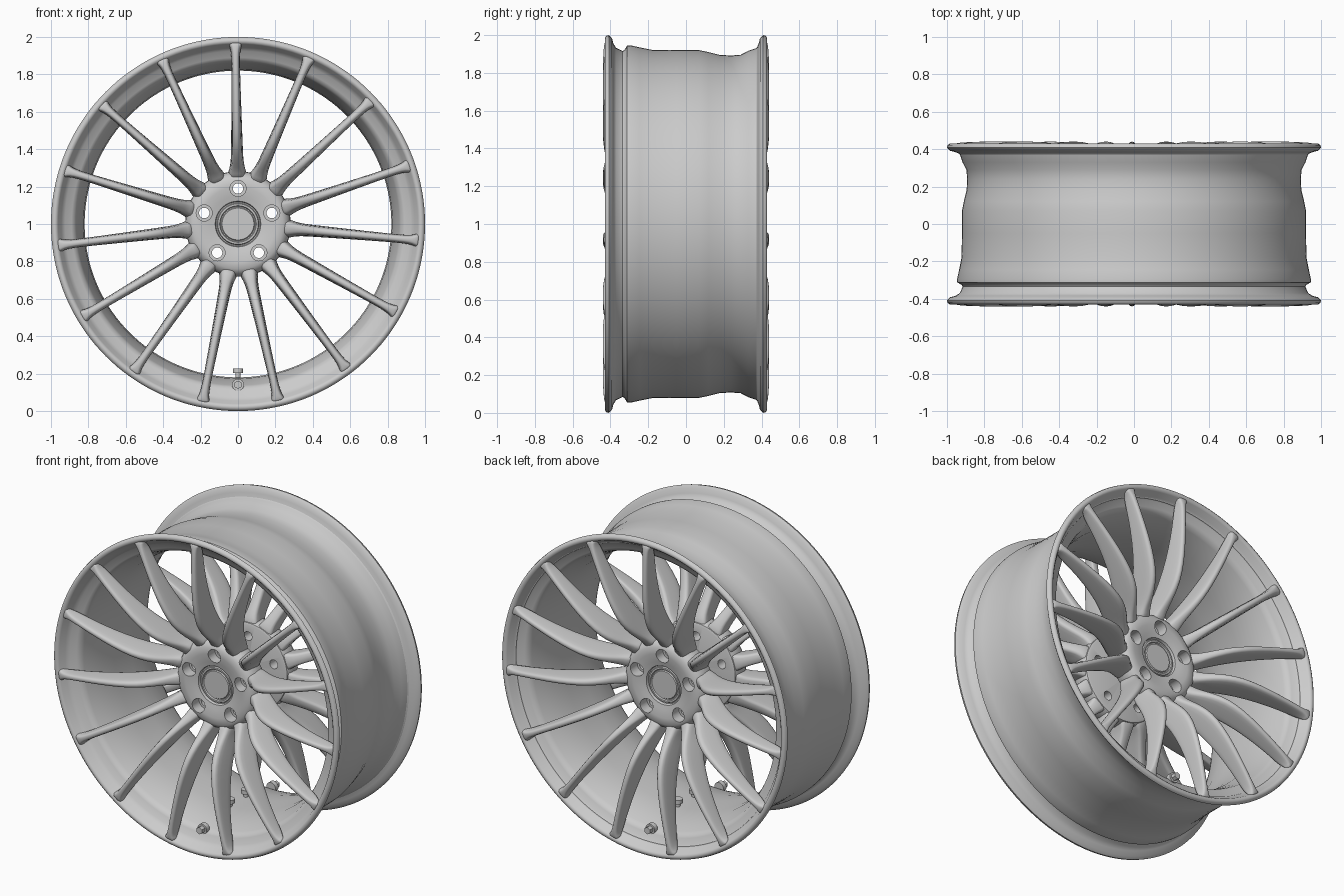
import bpy, bmesh, math
from mathutils import Matrix, Vector

cube = bpy.data.objects.get("Cube")
if cube:
    bpy.data.objects.remove(cube, do_unlink=True)

metal = bpy.data.materials.new("satin grey")
metal.use_nodes = True
GREY = (0.6, 0.6, 0.6, 1)
metal.diffuse_color = GREY
metal.node_tree.nodes["Principled BSDF"].inputs["Base Color"].default_value = GREY

SPOKES = 15
AXLE = Vector((0, 0, 1))


def polar(r, angle, y, side=0):
    """Point at a radius and angle about the axle, shifted sideways."""
    c, s = math.cos(angle), math.sin(angle)
    return AXLE + Vector((r * c - side * s, y, r * s + side * c))


def finish(name, bm):
    bmesh.ops.recalc_face_normals(bm, faces=bm.faces)
    mesh = bpy.data.meshes.new(name)
    bm.to_mesh(mesh)
    bm.free()
    mesh.materials.append(metal)
    obj = bpy.data.objects.new(name, mesh)
    bpy.context.collection.objects.link(obj)
    return obj


def activate(obj):
    bpy.ops.object.select_all(action='DESELECT')
    obj.select_set(True)
    bpy.context.view_layer.objects.active = obj


def smooth(obj, degrees=40):
    activate(obj)
    bpy.ops.object.shade_smooth_by_angle(angle=math.radians(degrees))


def mirror_back(obj):
    obj.modifiers.new("both faces", 'MIRROR').use_axis = (False, True, False)


def lathe(name, profile, steps=144, closed=True):
    """Spin (radius, y) points about the axle."""
    bm = bmesh.new()
    rings = []
    for r, y in profile:
        if r == 0:
            rings.append([bm.verts.new(polar(0, 0, y))] * steps)
        else:
            rings.append([bm.verts.new(polar(r, math.tau * i / steps, y)) for i in range(steps)])
    pairs = list(zip(rings, rings[1:] + rings[:1])) if closed else list(zip(rings, rings[1:]))
    for a, b in pairs:
        for i in range(steps):
            j = (i + 1) % steps
            corners = list(dict.fromkeys((a[i], a[j], b[j], b[i])))
            if len(corners) > 2:
                bm.faces.new(corners)
    return finish(name, bm)


def add_cylinder(bm, centre, axis, radius, length, sides=24):
    turn = Vector((0, 0, 1)).rotation_difference(Vector(axis)).to_matrix().to_4x4()
    bmesh.ops.create_cone(bm, cap_ends=True, segments=sides, radius1=radius, radius2=radius,
                          depth=length, matrix=Matrix.Translation(centre) @ turn)


# Rim barrel: outer side front to back, then the inner side back to front
outer = [(0.985, -0.43), (0.996, -0.422), (1.0, -0.408), (0.985, -0.392), (0.955, -0.384),
         (0.932, -0.37), (0.916, -0.335), (0.922, -0.325), (0.945, -0.312), (0.946, -0.295),
         (0.935, -0.245), (0.922, -0.18), (0.92, -0.05), (0.92, 0.07), (0.91, 0.12),
         (0.895, 0.18), (0.892, 0.24), (0.896, 0.29), (0.917, 0.33), (0.932, 0.375),
         (0.96, 0.386), (0.985, 0.392), (1.0, 0.408), (0.996, 0.422), (0.985, 0.43)]
inner = [(0.972, -0.43), (0.962, -0.42), (0.945, -0.385), (0.925, -0.365), (0.89, -0.352),
         (0.872, -0.34), (0.862, -0.315), (0.845, -0.26), (0.826, -0.18), (0.82, -0.08)]
rim = lathe("rim_barrel", outer + [(r, -y) for r, y in inner] + inner[::-1])
smooth(rim, 50)

# Spokes: radius, front y, back y, width
stations = [(0.23, -0.225, -0.105, 0.11), (0.27, -0.245, -0.105, 0.108),
            (0.30, -0.275, -0.115, 0.084), (0.34, -0.32, -0.14, 0.07),
            (0.40, -0.375, -0.185, 0.066), (0.48, -0.415, -0.24, 0.062),
            (0.60, -0.437, -0.295, 0.056), (0.74, -0.442, -0.335, 0.05),
            (0.86, -0.44, -0.355, 0.046), (0.92, -0.437, -0.365, 0.05),
            (0.95, -0.433, -0.39, 0.064), (0.972, -0.427, -0.412, 0.09)]
# Section: share of half width, share of depth from the front
half = [(0.42, 0.0), (0.72, 0.12), (0.88, 0.5), (1.0, 0.9), (0.85, 1.0)]
section = half + [(-w, d) for w, d in reversed(half)]
bm = bmesh.new()
for k in range(SPOKES):
    angle = math.radians(90.8) + math.tau * k / SPOKES
    loops = []
    for r, front, back, width in stations:
        loops.append([bm.verts.new(polar(r, angle, front + (back - front) * d, w * width / 2))
                      for w, d in section])
    for a, b in zip(loops, loops[1:]):
        for i in range(len(section)):
            j = (i + 1) % len(section)
            bm.faces.new((a[i], a[j], b[j], b[i]))
    bm.faces.new(loops[0])
    bm.faces.new(loops[-1])
spokes = finish("spokes", bm)
for poly in spokes.data.polygons:
    poly.use_smooth = True
soften = spokes.modifiers.new("soften", 'SUBSURF')
soften.levels = soften.render_levels = 1
mirror_back(spokes)

# Hub with a raised ring round the centre cap
hub = lathe("hub", [(0, -0.215), (0.085, -0.215), (0.089, -0.209), (0.094, -0.209), (0.098, -0.217),
                    (0.108, -0.217), (0.112, -0.208), (0.118, -0.208), (0.122, -0.224),
                    (0.15, -0.23), (0.2, -0.24), (0.24, -0.238), (0.265, -0.222),
                    (0.28, -0.19), (0.282, -0.13), (0.272, -0.105), (0.26, -0.1), (0, -0.1)],
            closed=False)

# Five bolt holes: a wide seat in front of a narrower through hole
for name, radius, y in (("seat_cutter", 0.043, -0.24), ("bolt_cutter", 0.028, -0.15)):
    bm = bmesh.new()
    for k in range(5):
        angle = math.pi / 2 + math.tau * k / 5
        add_cylinder(bm, polar(0.19, angle, y), (0, 1, 0), radius, 0.14 if radius > 0.03 else 0.3)
    cutter = finish(name, bm)
    cutter.hide_render = True
    cut = hub.modifiers.new(name, 'BOOLEAN')
    cut.operation = 'DIFFERENCE'
    cut.solver = 'EXACT'
    cut.object = cutter
    activate(hub)
    bpy.ops.object.modifier_apply(modifier=name)
    bpy.data.objects.remove(cutter, do_unlink=True)
smooth(hub)
mirror_back(hub)

# Valve: threaded cap at the rim ledge and a sensor stem inside the barrel
down = -math.pi / 2
bm = bmesh.new()
add_cylinder(bm, polar(0.86, down, -0.345), (0, 1, 0), 0.032, 0.03)
add_cylinder(bm, polar(0.86, down, -0.365), (0, 1, 0), 0.022, 0.05, 6)
add_cylinder(bm, polar(0.81, down, -0.08), (0, 0, 1), 0.014, 0.06, 12)
add_cylinder(bm, polar(0.785, down, -0.08), (0, 0, 1), 0.028, 0.025, 16)
valve = finish("valve", bm)
smooth(valve)
mirror_back(valve)
